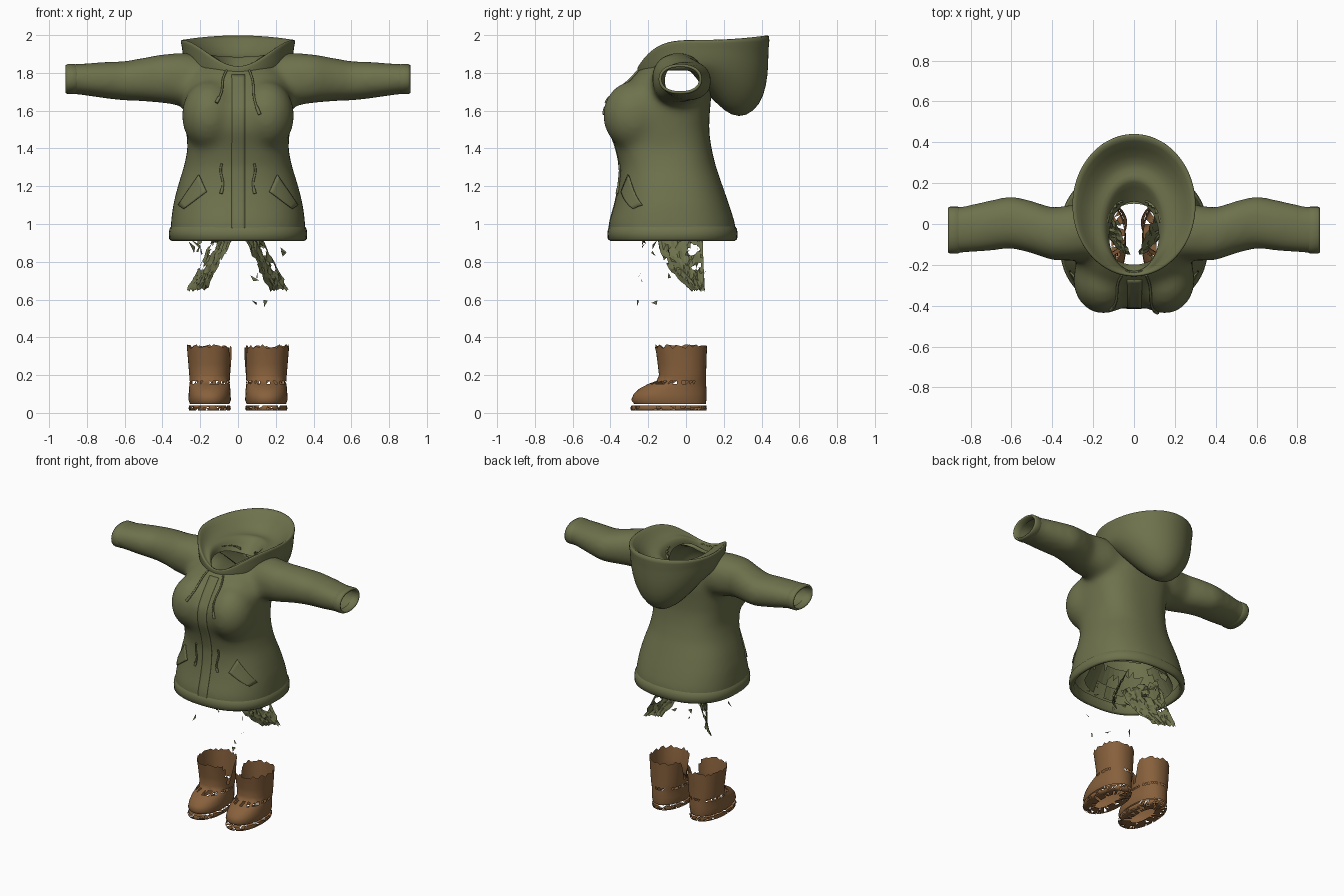
import bpy, bmesh, random
from math import cos, sin, pi, copysign
from mathutils import Vector
from mathutils.bvhtree import BVHTree

random.seed(4)
cube = bpy.data.objects.get("Cube")
if cube:
    bpy.data.objects.remove(cube)


def material(name, colour):
    m = bpy.data.materials.new(name)
    m.use_nodes = True
    m.diffuse_color = colour
    m.node_tree.nodes["Principled BSDF"].inputs["Base Color"].default_value = colour
    return m


GREEN = material("olive cloth", (0.156, 0.168, 0.072, 1))
BROWN = material("brown leather", (0.243, 0.118, 0.045, 1))


def finish(name, bm, mat, smooth=True):
    me = bpy.data.meshes.new(name)
    bm.to_mesh(me)
    bm.free()
    me.materials.append(mat)
    for p in me.polygons:
        p.use_smooth = smooth
    ob = bpy.data.objects.new(name, me)
    bpy.context.collection.objects.link(ob)
    return ob


def power(v, p):
    return copysign(abs(v) ** (2 / p), v)


def oval(rx, front, back, z, n=40, p=2.0, cx=0.0):
    """Rounded cross-section; z is a height or a function of sin(angle)."""
    pts = []
    for i in range(n):
        a = 2 * pi * i / n
        c, s = power(cos(a), p), power(sin(a), p)
        h = z(sin(a)) if callable(z) else z
        pts.append(Vector((cx + rx * c, (front + back) / 2 + s * (back - front) / 2, h)))
    return pts


def add_loft(bm, rings, caps=False):
    rows = [[bm.verts.new(p) for p in r] for r in rings]
    n = len(rows[0])
    for a, b in zip(rows, rows[1:]):
        for i in range(n):
            bm.faces.new((a[i], a[(i + 1) % n], b[(i + 1) % n], b[i]))
    if caps:
        bm.faces.new(rows[0][::-1])
        bm.faces.new(rows[-1])


def drop_faces(bm, rule):
    doomed = [f for f in bm.faces if rule(f.calc_center_median())]
    bmesh.ops.delete(bm, geom=doomed, context='FACES')


def thicken(ob, amount):
    mod = ob.modifiers.new("thickness", 'SOLIDIFY')
    mod.thickness, mod.offset = amount, -1


# Jacket body: torso, bust and sleeves fused into one skin
TORSO = [(0.36, -0.41, 0.27, 0.88), (0.357, -0.41, 0.262, 1.0), (0.345, -0.38, 0.23, 1.1),
         (0.32, -0.358, 0.195, 1.2), (0.288, -0.352, 0.16, 1.3), (0.266, -0.372, 0.135, 1.4),
         (0.276, -0.41, 0.122, 1.5), (0.288, -0.412, 0.127, 1.6), (0.285, -0.348, 0.137, 1.7),
         (0.255, -0.275, 0.13, 1.79), (0.21, -0.225, 0.12, 1.84), (0.16, -0.18, 0.11, 1.87)]
# x, centre y, centre z, half depth, half height
SLEEVE = [(0.12, -0.03, 1.76, 0.13, 0.12), (0.28, -0.04, 1.765, 0.14, 0.143),
          (0.4, -0.05, 1.77, 0.13, 0.13), (0.5, -0.015, 1.765, 0.13, 0.116),
          (0.6, 0.01, 1.757, 0.13, 0.105), (0.72, -0.01, 1.762, 0.125, 0.096),
          (0.85, -0.03, 1.767, 0.115, 0.081), (0.94, -0.03, 1.767, 0.115, 0.079)]


def arm_ring(side, x, y, z, ry, rz, n=32):
    angles = [2 * pi * i / n for i in range(n)]
    return [Vector((side * x, y + ry * power(cos(a), 2.25), z + rz * power(sin(a), 2.25))) for a in angles]


bm = bmesh.new()
add_loft(bm, [oval(*r, p=2.7 if 1.35 < r[3] < 1.75 else 2.4) for r in TORSO], True)
for side in (-1, 1):
    add_loft(bm, [arm_ring(side, *s) for s in SLEEVE], True)
    made = bmesh.ops.create_uvsphere(bm, u_segments=24, v_segments=16, radius=1)
    for v in made["verts"]:
        v.co = Vector((side * 0.15 + v.co.x * 0.15, -0.275 + v.co.y * 0.167, 1.575 + v.co.z * 0.185))
bmesh.ops.recalc_face_normals(bm, faces=bm.faces)
jacket = finish("jacket_body", bm, GREEN)
mod = jacket.modifiers.new("fuse", 'REMESH')
mod.mode, mod.voxel_size = 'VOXEL', 0.016
mod = jacket.modifiers.new("soften", 'SMOOTH')
mod.factor, mod.iterations = 0.5, 32
fused = jacket.evaluated_get(bpy.context.evaluated_depsgraph_get())
skin = bpy.data.meshes.new_from_object(fused)
jacket.modifiers.clear()

# Open the cuffs, hem and neck
bm = bmesh.new()
bm.from_mesh(skin)
for co, no in (((0.9, 0, 0), (1, 0, 0)), ((-0.9, 0, 0), (-1, 0, 0)), ((0, 0, 0.93), (0, 0, -1))):
    bmesh.ops.bisect_plane(bm, geom=bm.verts[:] + bm.edges[:] + bm.faces[:],
                           plane_co=co, plane_no=no, clear_outer=True)
drop_faces(bm, lambda c: c.z > 1.72 and (c.x / 0.14) ** 2 + ((c.y + 0.055) / 0.185) ** 2 < 1)
surface = BVHTree.FromBMesh(bm)
for f in bm.faces:
    f.smooth = True
bm.to_mesh(skin)
bm.free()
jacket.data = skin
if not skin.materials:
    skin.materials.append(GREEN)
thicken(jacket, 0.008)


def on_front(x, z, lift):
    hit = surface.ray_cast(Vector((x, -2, z)), Vector((0, 1, 0)))
    return hit[0] + hit[1] * lift if hit[0] else Vector((x, -0.24, z))


# Hem band and cuffs
bm = bmesh.new()
hem = [(-0.004, 0.99), (0.008, 0.975), (0.011, 0.95), (0.009, 0.92), (-0.004, 0.91),
       (-0.02, 0.92), (-0.022, 0.98)]
add_loft(bm, [oval(0.355 + d, -0.405 - d, 0.262 + d, z, 64, 2.4) for d, z in hem])
finish("hem_band", bm, GREEN)
for side, label in ((-1, "right"), (1, "left")):
    bm = bmesh.new()
    rings = [(0.85, -0.002), (0.862, 0.006), (0.9, 0.006), (0.912, 0), (0.908, -0.01), (0.86, -0.01)]
    add_loft(bm, [arm_ring(side, x, -0.03, 1.767, 0.109 + d, 0.074 + d) for x, d in rings])
    bmesh.ops.recalc_face_normals(bm, faces=bm.faces)
    finish(label + "_cuff", bm, GREEN)

# Lowered hood: half width, front y, back y, then front, side and back heights
HOOD = [(0.16, -0.2, 0.1, 1.78, 1.84, 1.7), (0.2, -0.225, 0.17, 1.78, 1.82, 1.63),
        (0.235, -0.24, 0.24, 1.785, 1.81, 1.57), (0.262, -0.25, 0.32, 1.79, 1.82, 1.565),
        (0.28, -0.255, 0.395, 1.795, 1.84, 1.63), (0.288, -0.257, 0.427, 1.8, 1.87, 1.73),
        (0.294, -0.258, 0.438, 1.805, 1.9, 1.84), (0.298, -0.258, 0.436, 1.815, 1.94, 1.93),
        (0.308, -0.258, 0.45, 1.83, 1.978, 2.01), (0.286, -0.25, 0.415, 1.835, 1.975, 1.995),
        (0.235, -0.243, 0.33, 1.83, 1.92, 1.89), (0.185, -0.24, 0.265, 1.825, 1.9, 1.87),
        (0.15, -0.238, 0.22, 1.815, 1.9, 1.895), (0.13, -0.236, 0.19, 1.805, 1.87, 1.86),
        (0.122, -0.23, 0.11, 1.785, 1.845, 1.8)]


def drape(front, mid, back):
    """Height round the hood, dipping sharply to a point at the front."""
    return lambda s: mid + ((back - mid) * s * s if s > 0 else (front - mid) * s ** 4)


bm = bmesh.new()
add_loft(bm, [oval(w, f, b, drape(*h)) for w, f, b, *h in HOOD])
hood = finish("hood", bm, GREEN)
hood.modifiers.new("round", 'SUBSURF').levels = 1


def patch(name, corners, nu, nv, lift, thickness):
    """Cloth plate laid on the jacket front between four (x, z) corners."""
    a, b, c, d = [Vector(p) for p in corners]
    bm = bmesh.new()
    rows = []
    for j in range(nv + 1):
        l, r = a.lerp(d, j / nv), b.lerp(c, j / nv)
        rows.append([bm.verts.new(on_front(*l.lerp(r, i / nu), lift)) for i in range(nu + 1)])
    for p, q in zip(rows, rows[1:]):
        for i in range(nu):
            bm.faces.new((p[i], p[i + 1], q[i + 1], q[i]))
    thicken(finish(name, bm, GREEN), thickness)


def cord(name, points, radius):
    cu = bpy.data.curves.new(name, 'CURVE')
    cu.dimensions, cu.bevel_depth, cu.bevel_resolution = '3D', radius, 2
    cu.use_fill_caps = True
    sp = cu.splines.new('POLY')
    sp.points.add(len(points) - 1)
    for p, co in zip(sp.points, points):
        p.co = (*co, 1)
    cu.materials.append(GREEN)
    bpy.context.collection.objects.link(bpy.data.objects.new(name, cu))


# Front placket, slanted pockets and cords
patch("front_placket", ((-0.033, 0.93), (0.038, 0.93), (0.038, 1.79), (-0.033, 1.79)), 4, 50, 0.003, 0.006)
for side, label in ((-1, "right"), (1, "left")):
    flap = [(0.165, 1.17), (0.285, 1.08), (0.312, 1.1), (0.205, 1.26)]
    patch(label + "_pocket", [(side * x, z) for x, z in (flap if side > 0 else flap[::-1])], 8, 8, 0.008, 0.009)
    for part, x0, z0, x1, z1 in (("hood", 0.06, 1.81, 0.112, 1.61 + side * -0.03),
                                 ("waist", 0.085, 1.32, 0.085, 1.16)):
        path = []
        for i in range(13):
            t = i / 12
            x = x0 + (x1 - x0) * t + 0.006 * sin(7 * t)
            path.append(on_front(side * x, z0 + (z1 - z0) * t, 0.004))
        cord(f"{label}_{part}_cord", path, 0.006)
        cord(f"{label}_{part}_cord_end", path[-3:], 0.009)

# Tattered trouser remnants
for side, label in ((-1, "right"), (1, "left")):
    bm = bmesh.new()
    n = 14
    grid = []
    for j in range(n + 1):
        v = j / n
        row = []
        for i in range(n + 1):
            u = i / n
            x = 0.02 + 0.15 * v + 0.1 * u + random.uniform(-0.006, 0.006)
            y = -0.15 + 0.18 * v * v + u * (0.24 - 0.17 * v * v)
            row.append(bm.verts.new((side * x, y, 0.94 - 0.29 * v + random.uniform(-0.01, 0.01))))
        grid.append(row)
    for p, q in zip(grid, grid[1:]):
        for i in range(n):
            bm.faces.new((p[i], p[i + 1], q[i + 1], q[i]))
    bmesh.ops.triangulate(bm, faces=bm.faces)
    drop_faces(bm, lambda c: sin(c.x * side * 50 + 1) * sin(c.z * 38) + 0.5 * sin(c.y * 45) > 0.75)
    for k in range(12):
        a = 2 * pi * k / 12
        base = Vector((side * (0.16 + 0.08 * cos(a)), -0.08 + 0.17 * sin(a),
                       random.choice((0.9, 0.88, 0.86, 0.72, 0.57))))
        tri = [base + Vector([random.uniform(-1, 1) * s for s in (0.03, 0.02, 0.035)]) for _ in range(3)]
        bm.faces.new([bm.verts.new(p) for p in tri])
    finish(label + "_trouser_scraps", bm, GREEN, False)

# Torn trouser waist left inside the jacket
bm = bmesh.new()
add_loft(bm, [oval(0.31 - 0.02 * k, -0.31 + 0.015 * k, 0.2 - 0.015 * k, 0.94 + 0.04 * k) for k in range(6)])
bmesh.ops.triangulate(bm, faces=bm.faces)
drop_faces(bm, lambda c: sin(c.x * 30) * sin(c.z * 40) + 0.6 * sin(c.y * 35) > 0.3)
finish("trouser_waist_scraps", bm, GREEN, False)

# Boots: hollow worn shaft, torn on the inner side, over a rounded foot and a broken sole
BOOT = [(0.105, -0.275, 0.105, 0.048), (0.112, -0.29, 0.108, 0.068), (0.111, -0.277, 0.108, 0.1),
        (0.109, -0.245, 0.108, 0.13), (0.107, -0.2, 0.106, 0.153), (0.106, -0.155, 0.106, 0.17),
        (0.108, -0.143, 0.106, 0.2), (0.113, -0.15, 0.108, 0.26), (0.118, -0.158, 0.11, 0.32),
        (0.121, -0.163, 0.111, 0.352)]
SOLE = [(0.04, -0.2, 0.02, 0.012), (0.08, -0.25, 0.07, 0.012), (0.108, -0.29, 0.108, 0.012),
        (0.112, -0.295, 0.11, 0.025), (0.108, -0.288, 0.108, 0.04)]
for side, label in ((-1, "right"), (1, "left")):
    bm = bmesh.new()
    rings = [oval(*r, n=44, p=2.2, cx=side * 0.15) for r in BOOT]
    for p in rings[-1]:
        p.z += random.uniform(-0.012, 0.012)
    add_loft(bm, rings)
    bmesh.ops.triangulate(bm, faces=[f for f in bm.faces if f.calc_center_median().z > 0.154])
    drop_faces(bm, lambda c: 0.154 < c.z < 0.168 and random.random() < 0.45)
    drop_faces(bm, lambda c: side * c.x < 0.08 and abs(c.y + 0.05) < (c.z - 0.2) * 0.4)
    finish(label + "_boot", bm, BROWN)
    bm = bmesh.new()
    add_loft(bm, [oval(*r, n=44, p=2.2, cx=side * 0.15) for r in SOLE])
    bmesh.ops.triangulate(bm, faces=bm.faces)
    drop_faces(bm, lambda c: random.random() < 0.2)
    finish(label + "_boot_sole", bm, BROWN)
